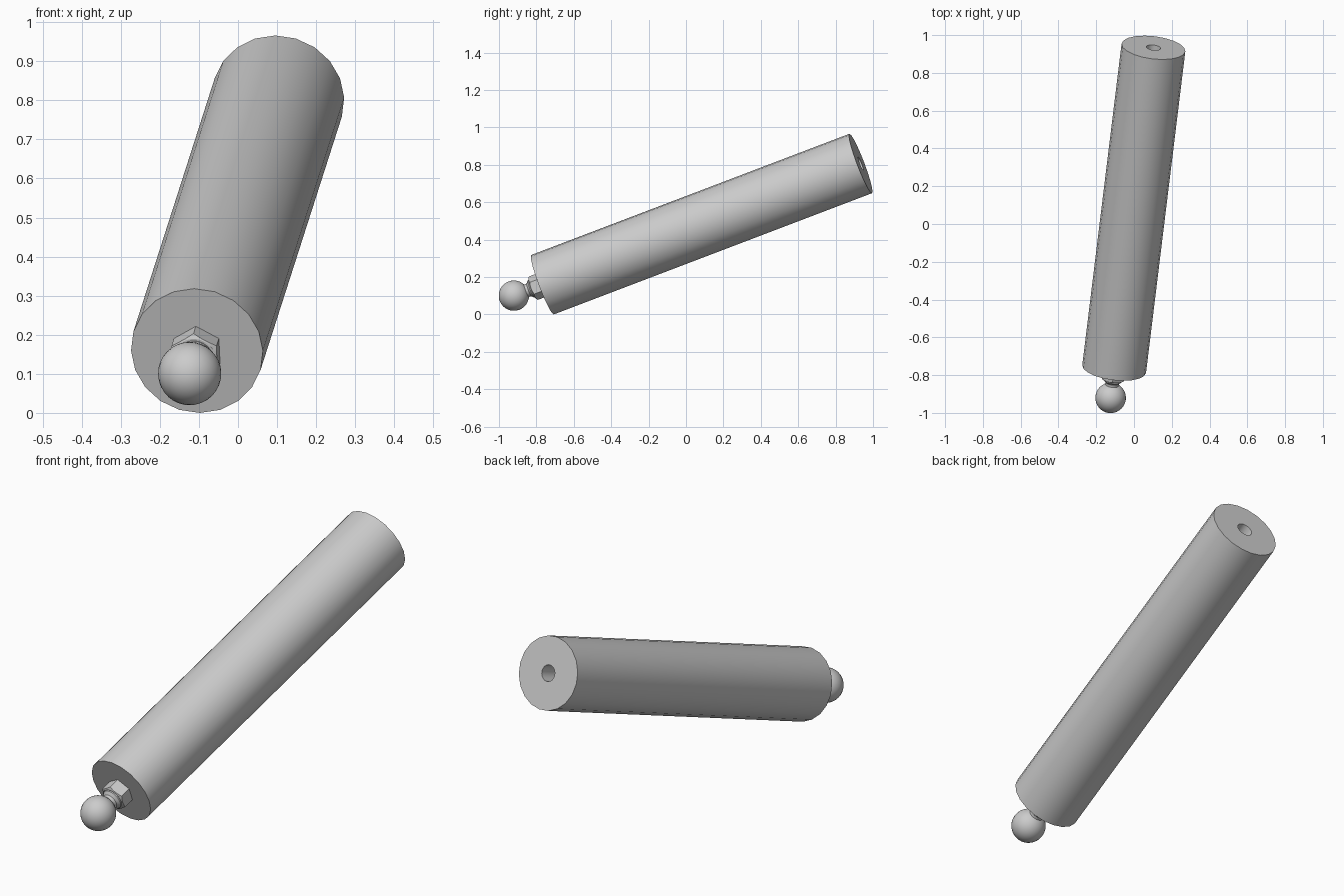
import bpy, bmesh, math
from mathutils import Vector, Matrix

cube = bpy.data.objects.get("Cube")
if cube:
    bpy.data.objects.remove(cube, do_unlink=True)

# One plain metal grey for the whole part
metal = bpy.data.materials.new("metal grey")
metal.use_nodes = True
grey = (0.6, 0.6, 0.6, 1)
metal.diffuse_color = grey
metal.node_tree.nodes["Principled BSDF"].inputs["Base Color"].default_value = grey

# Tilted frame: local z runs from the front cap to the back cap
front = Vector((-0.105, -0.767, 0.159))
back = Vector((0.103, 0.934, 0.807))
axis = back - front
length = axis.length
frame = Matrix.Translation(front) @ axis.to_track_quat('Z', 'Y').to_matrix().to_4x4()
BODY_R, HOLE_R, BALL_R, HEX_R = 0.17, 0.038, 0.081, 0.067


def add(name, bm):
    bmesh.ops.recalc_face_normals(bm, faces=bm.faces)
    mesh = bpy.data.meshes.new(name)
    bm.to_mesh(mesh)
    bm.free()
    obj = bpy.data.objects.new(name, mesh)
    bpy.context.collection.objects.link(obj)
    obj.matrix_world = frame
    mesh.materials.append(metal)
    return obj


def lathe(name, profile, steps):
    """Spin (radius, z) points around the local axis."""
    bm = bmesh.new()
    verts = [bm.verts.new((r, 0, z)) for r, z in profile]
    edges = [bm.edges.new(pair) for pair in zip(verts, verts[1:])]
    bmesh.ops.spin(bm, geom=verts + edges, cent=(0, 0, 0), axis=(0, 0, 1),
                   angle=math.tau, steps=steps)
    bmesh.ops.remove_doubles(bm, verts=bm.verts, dist=1e-5)
    return add(name, bm)


def smooth(obj):
    bpy.ops.object.select_all(action='DESELECT')
    obj.select_set(True)
    bpy.context.view_layer.objects.active = obj
    bpy.ops.object.shade_smooth_by_angle(angle=math.radians(30))


# Long cylinder with a blind hole in its back end
body = lathe("cylinder_body", [
    (0, 0), (BODY_R, 0), (BODY_R, length), (HOLE_R, length),
    (HOLE_R, length - 0.2), (0, length - 0.2)], 20)

# Hexagonal nut with rounded-off corners at its outer end
bm = bmesh.new()
bmesh.ops.create_cone(bm, cap_ends=True, segments=6, radius1=HEX_R, radius2=HEX_R,
                      depth=0.07, matrix=Matrix.Translation((0, 0, -0.025)))
nut = add("hex_nut", bm)
cutter = lathe("nut_chamfer_cutter", [
    (0, -0.1), (0.035, -0.075), (0.055, -0.06), (0.075, -0.048), (0.075, 0.05), (0, 0.05)], 32)
cutter.hide_render = True
chamfer = nut.modifiers.new("chamfer", 'BOOLEAN')
chamfer.operation = 'INTERSECT'
chamfer.object = cutter
bpy.context.view_layer.objects.active = nut
bpy.ops.object.modifier_apply(modifier=chamfer.name)
bpy.data.objects.remove(cutter, do_unlink=True)

# Collar and waisted neck between nut and ball
neck = lathe("ball_neck", [
    (0, -0.05), (0.05, -0.05), (0.05, -0.066), (0.037, -0.078),
    (0.035, -0.088), (0.038, -0.11), (0, -0.11)], 24)

# Ball end
bm = bmesh.new()
bmesh.ops.create_uvsphere(bm, u_segments=32, v_segments=16, radius=BALL_R,
                          matrix=Matrix.Translation((0, 0, -0.165)))
ball = add("ball_end", bm)

for part in (body, nut, neck, ball):
    smooth(part)
